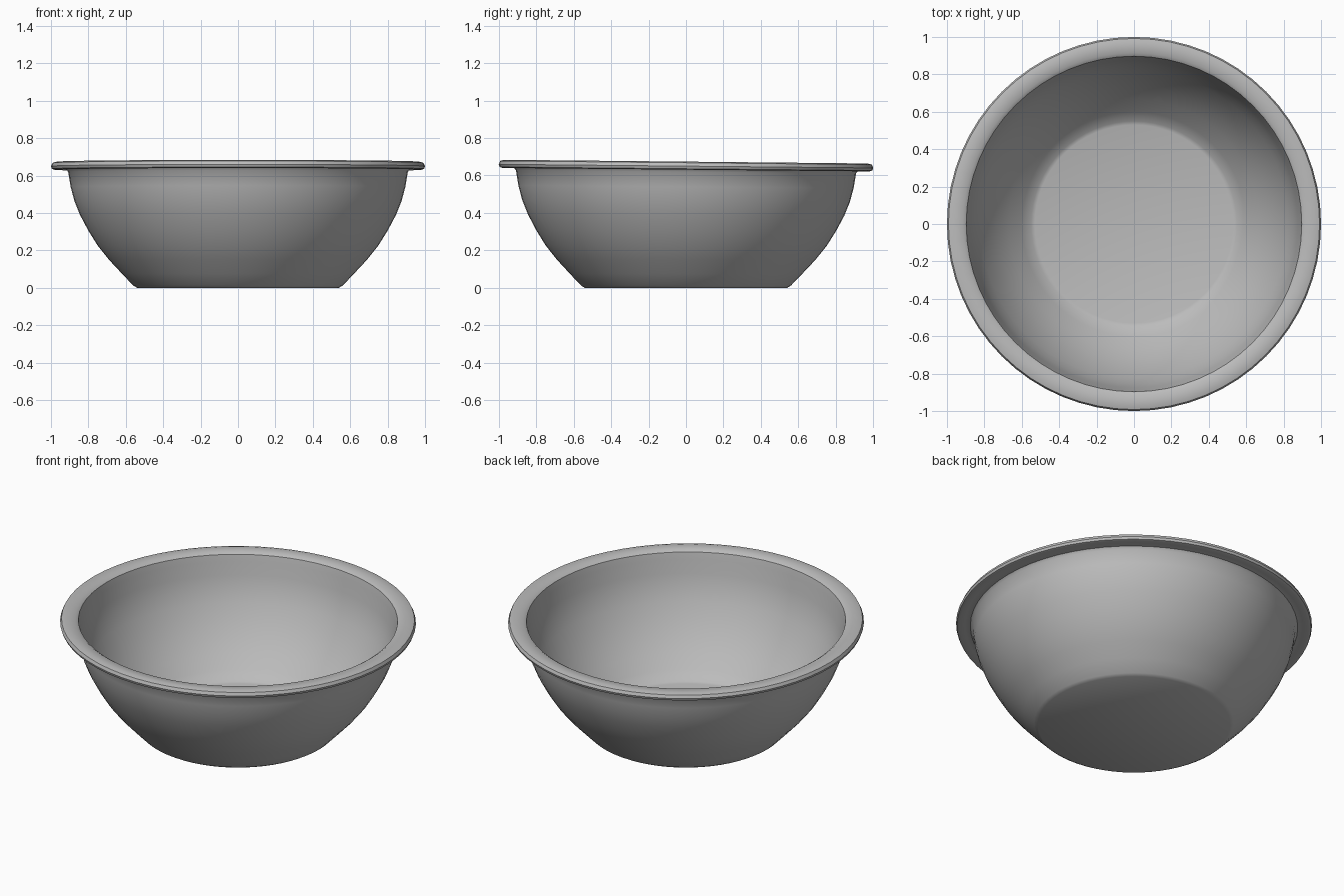
import bpy, bmesh, math
from mathutils import Matrix, Vector

cube = bpy.data.objects.get("Cube")
if cube:
    bpy.data.objects.remove(cube, do_unlink=True)

SEGMENTS = 64

# Single grey material
grey = bpy.data.materials.new("plain grey")
grey.use_nodes = True
colour = (0.5, 0.5, 0.5, 1)
grey.diffuse_color = colour
grey.node_tree.nodes["Principled BSDF"].inputs["Base Color"].default_value = colour


def lathe(name, profile, tilt):
    """Spin a closed (radius, height) profile about z, leaning its upper part back."""
    bm = bmesh.new()
    verts = [bm.verts.new((r, 0, z)) for r, z in profile]
    edges = [bm.edges.new(pair) for pair in zip(verts, verts[1:])]
    bmesh.ops.spin(bm, geom=verts + edges, cent=(0, 0, 0), axis=(0, 0, 1),
                   angle=math.tau, steps=SEGMENTS, use_duplicate=False)
    bmesh.ops.remove_doubles(bm, verts=bm.verts, dist=0.0005)
    for v in bm.verts:
        v.co.z -= tilt * v.co.y * v.co.z
    bmesh.ops.recalc_face_normals(bm, faces=bm.faces)
    mesh = bpy.data.meshes.new(name)
    bm.to_mesh(mesh)
    bm.free()
    mesh.materials.append(grey)
    obj = bpy.data.objects.new(name, mesh)
    bpy.context.collection.objects.link(obj)
    return obj


# Outer wall from base to rim, over the flat lip, then down inside to the floor
outer = [(0, 0), (0.54, 0), (0.56, 0.012), (0.62, 0.075), (0.69, 0.15),
         (0.75, 0.225), (0.80, 0.305), (0.845, 0.39), (0.875, 0.465),
         (0.895, 0.54), (0.908, 0.62)]
lip = [(0.92, 0.634), (0.95, 0.638), (0.98, 0.631), (0.995, 0.636), (1.0, 0.65),
       (0.992, 0.668), (0.97, 0.674), (0.915, 0.672), (0.897, 0.66)]
inner = [(0.888, 0.62), (0.875, 0.54), (0.855, 0.465), (0.825, 0.39),
         (0.78, 0.305), (0.73, 0.225), (0.67, 0.15), (0.60, 0.075),
         (0.55, 0.028), (0.53, 0.022), (0, 0.022)]
bowl = lathe("bowl", outer + lip + inner, 0.015)

# Smooth walls with crisp base and lip edges
bpy.ops.object.select_all(action="DESELECT")
bowl.select_set(True)
bpy.context.view_layer.objects.active = bowl
bpy.ops.object.shade_smooth_by_angle(angle=math.radians(35))
